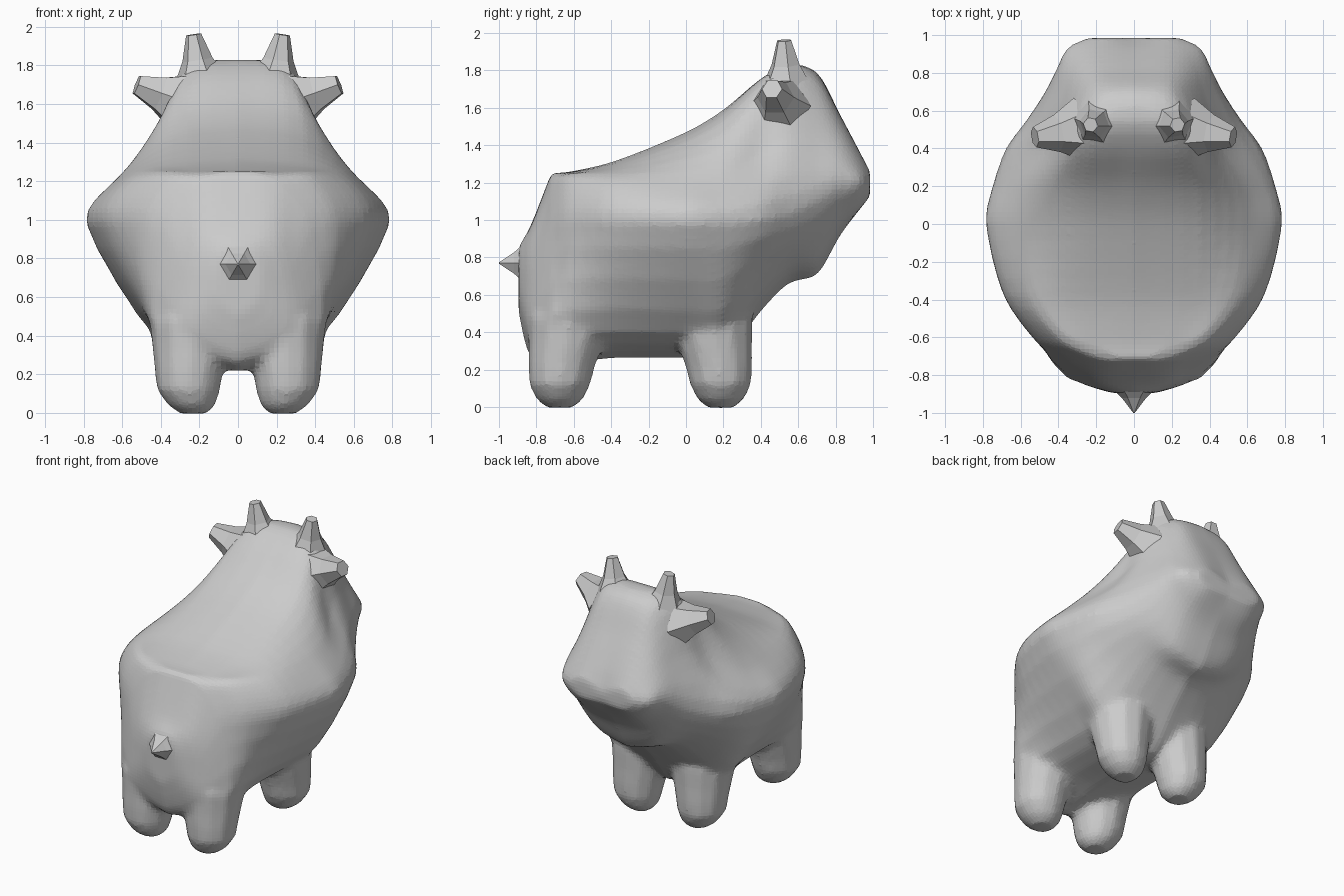
import bpy, bmesh, math
from mathutils import Vector

if "Cube" in bpy.data.objects:
    bpy.data.objects.remove(bpy.data.objects["Cube"])

# Body stations: y, top z, upper side, rim, widest, lower side (x, z), bottom z
STATIONS = [
    (-.895, .86, .06, .84, .10, .79, .12, .70, .10, .58, .50),
    (-.835, .96, .14, .94, .22, .86, .27, .68, .28, .40, .27),
    (-.72, 1.25, .12, 1.245, .24, 1.18, .385, .96, .42, .36, .21),
    (-.62, 1.258, .24, 1.25, .39, 1.225, .52, .99, .42, .38, .23),
    (-.38, 1.315, .34, 1.29, .57, 1.215, .69, .985, .40, .40, .26),
    (0, 1.47, .35, 1.42, .63, 1.21, .785, .98, .40, .39, .26),
    (.2, 1.59, .34, 1.53, .60, 1.23, .75, .98, .42, .40, .27),
    (.4, 1.755, .30, 1.71, .46, 1.36, .68, 1.0, .36, .62, .51),
    (.55, 1.83, .27, 1.785, .41, 1.45, .57, 1.03, .32, .75, .66),
    (.7, 1.79, .21, 1.74, .37, 1.42, .47, 1.10, .25, .79, .705),
    (.82, 1.57, .19, 1.55, .33, 1.39, .41, 1.18, .25, .97, .91),
    (.93, 1.35, .17, 1.36, .29, 1.29, .355, 1.19, .22, 1.07, 1.06),
    (.985, 1.21, .15, 1.26, .22, 1.24, .25, 1.19, .17, 1.13, 1.14),
]


def spline(points, steps):
    """Sample a curve running through all points."""
    out = []
    for i in range(len(points) - 1):
        a, b = points[i], points[i + 1]
        p = points[i - 1] if i else a
        n = points[i + 2] if i + 2 < len(points) else b
        # limit tangents so uneven spacing does not overshoot
        ta, tb = (b - p) / 2, (n - a) / 2
        span = (b - a).length
        for t in (ta, tb):
            if t.length > span:
                t *= span / t.length
        for s in range(steps):
            u = s / steps
            out.append(a * (2*u**3 - 3*u**2 + 1) + ta * (u**3 - 2*u**2 + u)
                       + b * (3*u**2 - 2*u**3) + tb * (u**3 - u**2))
    out.append(points[-1].copy())
    return out


def loft(bm, rings):
    loops = [[bm.verts.new(p) for p in r] for r in rings]
    for a, b in zip(loops, loops[1:]):
        for i in range(len(a)):
            j = (i + 1) % len(a)
            bm.faces.new((a[i], a[j], b[j], b[i]))
    bm.faces.new(loops[0])
    bm.faces.new(loops[-1])


def make_object(name, bm):
    bmesh.ops.recalc_face_normals(bm, faces=bm.faces)
    mesh = bpy.data.meshes.new(name)
    bm.to_mesh(mesh)
    bm.free()
    ob = bpy.data.objects.new(name, mesh)
    bpy.context.collection.objects.link(ob)
    return ob


def spike_rings(start, tip, radii, sides):
    start, tip = Vector(start), Vector(tip)
    q = (tip - start).to_track_quat('Z', 'Y')
    rings = []
    for k, r in enumerate(radii):
        c = start.lerp(tip, k / (len(radii) - 1))
        rings.append([c + q @ Vector((r * math.cos(math.tau * i / sides),
                                      r * math.sin(math.tau * i / sides), 0))
                      for i in range(sides)])
    return rings


# Body and head: smooth loft, with a crease at the back rim (station 2)
bm = bmesh.new()
profiles = []
for y, top, x1, z1, x2, z2, x3, z3, x4, z4, low in STATIONS:
    half = [Vector(p) for p in ((0, y, top), (x1, y, z1), (x2, y, z2),
                                (x3, y, z3), (x4, y, z4), (0, y, low))]
    half = spline(half, 4)
    mirrored = [Vector((-p.x, p.y, p.z)) for p in half[-2:0:-1]]
    profiles.append(half + mirrored)
columns = [spline(list(c[:3]), 4)[:-1] + spline(list(c[2:]), 4)
           for c in zip(*profiles)]
loft(bm, list(zip(*columns)))

# Four stubby legs, tapering to rounded feet and widening into the belly
for side in (-1, 1):
    for y, inward in ((.185, -1), (-.675, 1)):
        rings = []
        for z, r, cx, dy in ((-.004, .07, .23, 0), (.04, .125, .24, 0),
                             (.12, .165, .257, 0), (.22, .18, .253, .01),
                             (.33, .20, .245, .03), (.48, .225, .235, .05),
                             (.62, .19, .22, .05)):
            rings.append([(side * cx + r * math.cos(math.tau * i / 12),
                           y + inward * dy + r * math.sin(math.tau * i / 12), z)
                          for i in range(12)])
        loft(bm, rings)
body = make_object("body", bm)
remesh = body.modifiers.new("Blend", 'REMESH')
remesh.mode = 'VOXEL'
remesh.voxel_size = .025
smooth = body.modifiers.new("Soften", 'SMOOTH')
smooth.factor = .5
smooth.iterations = 4

# Horns and ears, flared at the base
for side, label in ((-1, "left"), (1, "right")):
    bm = bmesh.new()
    loft(bm, spike_rings((side * .19, .54, 1.70), (side * .23, .525, 1.96),
                         (.15, .08, .04), 6))
    make_object(label + "_horn", bm)
    bm = bmesh.new()
    loft(bm, spike_rings((side * .29, .50, 1.61), (side * .525, .46, 1.70),
                         (.17, .10, .055), 6))
    make_object(label + "_ear", bm)

# Short pointed tail
bm = bmesh.new()
loft(bm, spike_rings((0, -.84, .77), (0, -1, .77), (.15, .065, .004), 6))
make_object("tail", bm)
